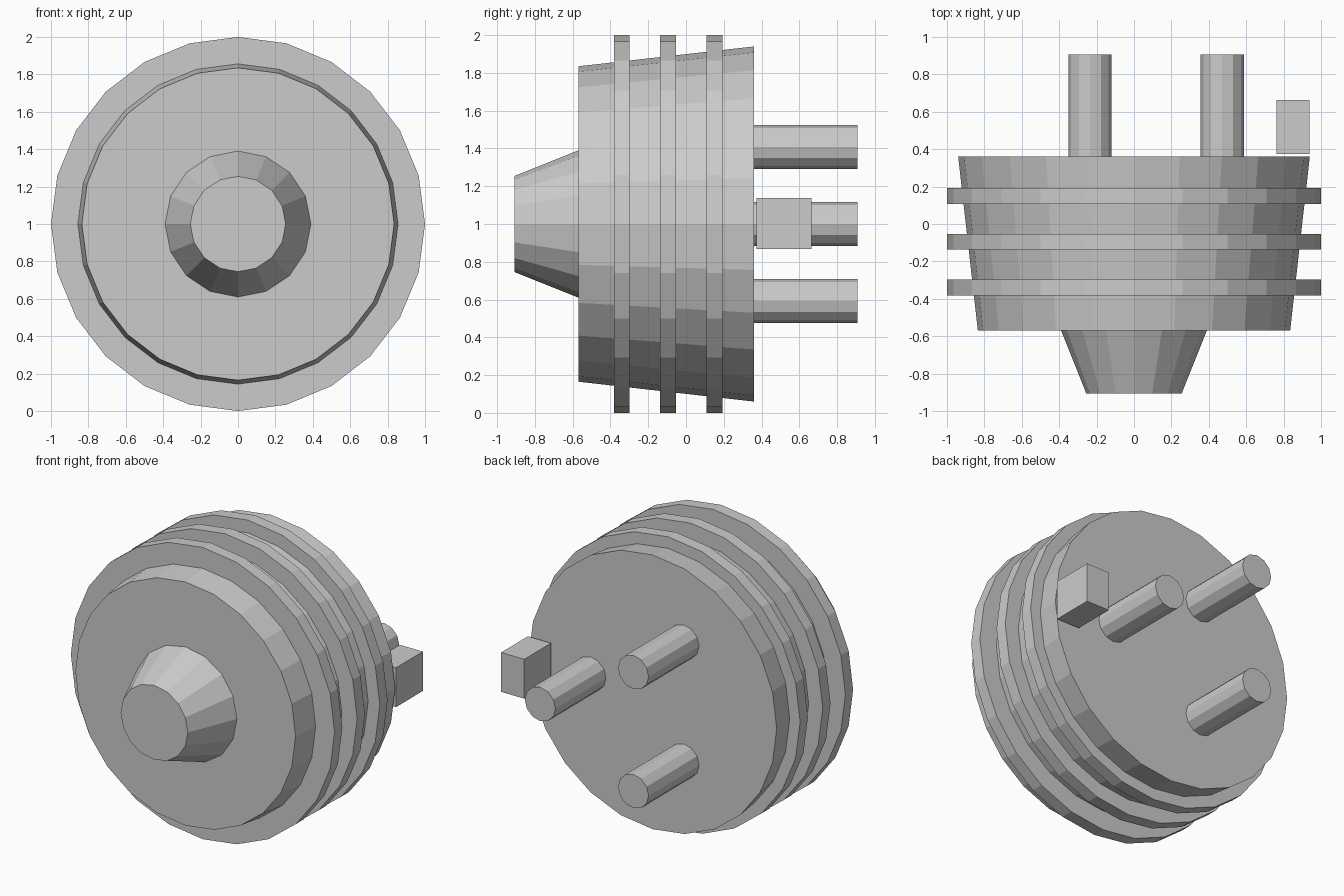
import bpy, bmesh
from math import radians, cos, sin
from mathutils import Matrix, Vector

if "Cube" in bpy.data.objects:
    bpy.data.objects.remove(bpy.data.objects["Cube"])


def finish(bm, name):
    bmesh.ops.recalc_face_normals(bm, faces=bm.faces)
    mesh = bpy.data.meshes.new(name)
    bm.to_mesh(mesh)
    bm.free()
    obj = bpy.data.objects.new(name, mesh)
    bpy.context.collection.objects.link(obj)
    return obj


def y_cone(name, y0, y1, r0, r1, sides, x=0.0, z=1.0):
    """Capped cone or cylinder running along y from y0 to y1."""
    bm = bmesh.new()
    place = Matrix.Translation((x, (y0 + y1) / 2, z)) @ Matrix.Rotation(radians(-90), 4, 'X')
    bmesh.ops.create_cone(bm, cap_ends=True, segments=sides, radius1=r0,
                          radius2=r1, depth=y1 - y0, matrix=place)
    return finish(bm, name)


def box(name, lo, hi):
    lo, hi = Vector(lo), Vector(hi)
    bm = bmesh.new()
    bmesh.ops.create_cube(bm, size=1, matrix=Matrix.Translation((lo + hi) / 2)
                          @ Matrix.Diagonal((*(hi - lo), 1)))
    return finish(bm, name)


# Tapered drum body and front nozzle
y_cone("body", -0.569, 0.36, 0.835, 0.94, 24)
y_cone("nozzle", -0.907, -0.569, 0.255, 0.39, 16)

# Three flange rings around the body
for i in range(3):
    y = -0.34 + 0.245 * i
    y_cone(f"flange_ring_{i + 1}", y - 0.042, y + 0.042, 1.0, 1.0, 24)

# Three pins on the back, evenly spaced on a circle
for i in range(3):
    a = radians(120 * i)
    y_cone(f"back_pin_{i + 1}", 0.36, 0.907, 0.116, 0.116, 12,
           0.471 * cos(a), 1 + 0.471 * sin(a))

# Small block just behind the rim
box("side_block", (0.762, 0.374, 0.867), (0.937, 0.664, 1.137))
